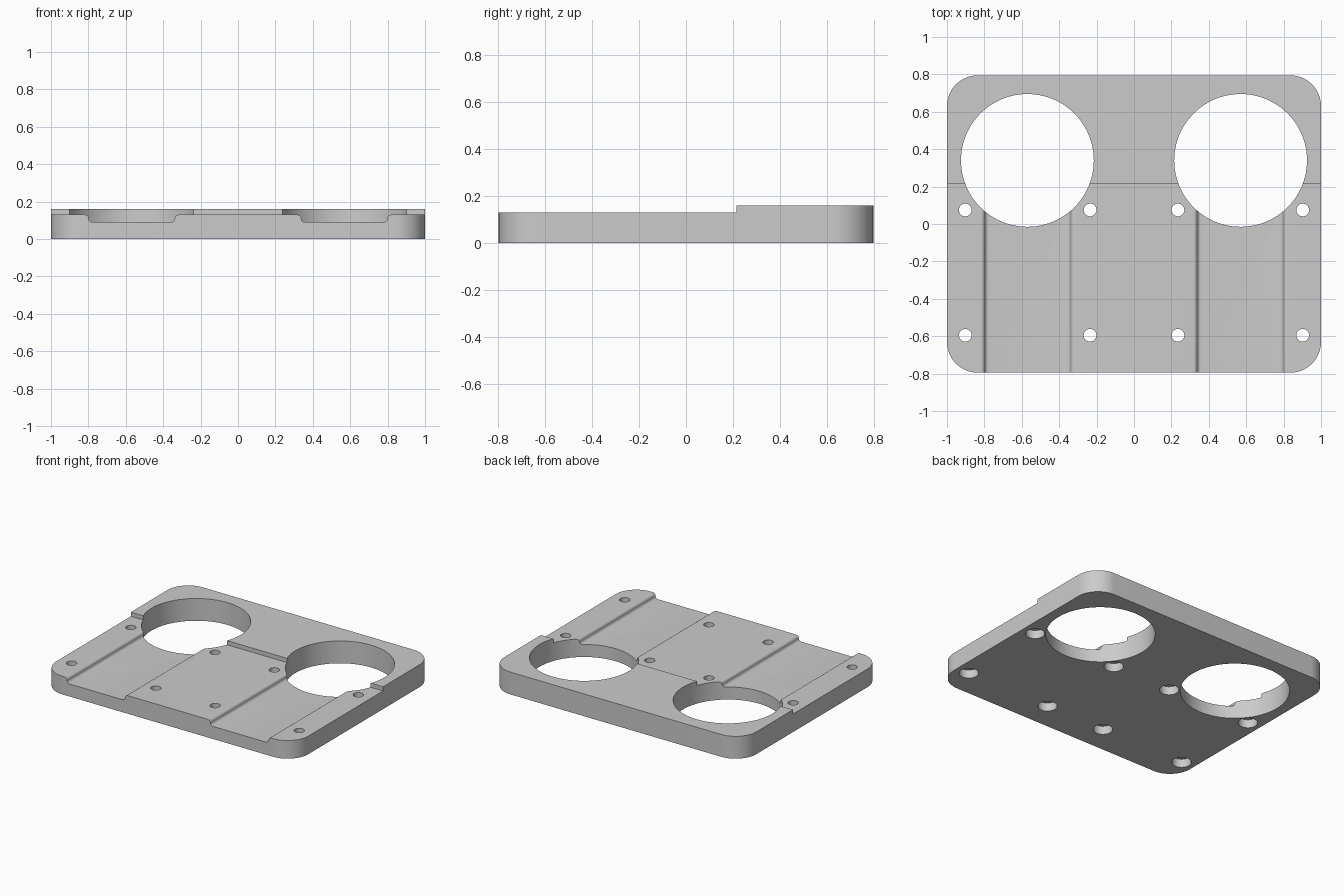
import bpy, bmesh, math

default = bpy.data.objects.get("Cube")
if default:
    bpy.data.objects.remove(default, do_unlink=True)

HALF_X, HALF_Y, TOP = 1.0, 0.795, 0.16
CORNER, STEP_Y, STEP_Z = 0.165, 0.215, 0.13
WALL_IN, WALL_OUT, FILLET = 0.338, 0.798, 0.02

grey = bpy.data.materials.new("plain_grey")
grey.use_nodes = True
colour = (0.6, 0.6, 0.6, 1)
grey.diffuse_color = colour
grey.node_tree.nodes["Principled BSDF"].inputs["Base Color"].default_value = colour


def prism(name, points, direction):
    """Extrude a closed outline along a direction."""
    bm = bmesh.new()
    face = bm.faces.new([bm.verts.new(p) for p in points])
    grown = bmesh.ops.extrude_face_region(bm, geom=[face])
    verts = [v for v in grown["geom"] if isinstance(v, bmesh.types.BMVert)]
    bmesh.ops.translate(bm, verts=verts, vec=direction)
    bmesh.ops.recalc_face_normals(bm, faces=bm.faces)
    mesh = bpy.data.meshes.new(name)
    bm.to_mesh(mesh)
    bm.free()
    mesh.materials.append(grey)
    obj = bpy.data.objects.new(name, mesh)
    bpy.context.collection.objects.link(obj)
    return obj


def arc(cx, cy, r, start, end, n):
    angles = [math.radians(start + (end - start) * i / n) for i in range(n + 1)]
    return [(cx + r * math.cos(a), cy + r * math.sin(a)) for a in angles]


def cut(target, cutter):
    """Subtract a cutter, then discard it."""
    cutter.hide_render = True
    mod = target.modifiers.new("cut", "BOOLEAN")
    mod.operation, mod.solver, mod.object = "DIFFERENCE", "EXACT", cutter
    bpy.context.view_layer.objects.active = target
    bpy.ops.object.modifier_apply(modifier=mod.name)
    bpy.data.objects.remove(cutter, do_unlink=True)


def drill(target, x, y, radius, z0, z1, sides):
    ring = arc(x, y, radius, 0, 360, sides)[:-1]
    cut(target, prism("drill", [(px, py, z0) for px, py in ring], (0, 0, z1 - z0)))


# Rounded base plate
outline = []
for i, (sx, sy) in enumerate([(1, 1), (-1, 1), (-1, -1), (1, -1)]):
    outline += arc(sx * (HALF_X - CORNER), sy * (HALF_Y - CORNER), CORNER,
                   90 * i, 90 * i + 90, 16)
plate = prism("mounting_plate", [(x, y, 0) for x, y in outline], (0, 0, TOP))

# Lowered front deck with two round-edged channels, one cutter profile
inner = (arc(WALL_IN - FILLET, STEP_Z - FILLET, FILLET, 90, 0, 6)
         + arc(WALL_IN + FILLET, STEP_Z - FILLET, FILLET, 180, 270, 6)[1:])
outer = (arc(WALL_OUT - FILLET, STEP_Z - FILLET, FILLET, 270, 360, 6)
         + arc(WALL_OUT + FILLET, STEP_Z - FILLET, FILLET, 180, 90, 6)[1:])
right_half = inner + outer + [(1.2, STEP_Z), (1.2, 0.4)]
profile = right_half + [(-x, z) for x, z in reversed(right_half)]
cut(plate, prism("deck_cutter", [(x, -1, z) for x, z in profile],
                 (0, 1 + STEP_Y, 0)))

# Large round openings, screw holes and their counterbores underneath
for side in (-1, 1):
    drill(plate, side * 0.57, 0.34, 0.355, -0.2, 0.4, 96)
    for x in (0.235, 0.902):
        for y in (0.075, -0.595):
            drill(plate, side * x, y, 0.034, -0.2, 0.4, 32)
            drill(plate, side * x, y, 0.063, -0.2, 0.06, 32)

# Smooth the curved walls, keep the edges crisp
bpy.ops.object.select_all(action="DESELECT")
plate.select_set(True)
bpy.context.view_layer.objects.active = plate
bpy.ops.object.shade_smooth_by_angle(angle=math.radians(30))
